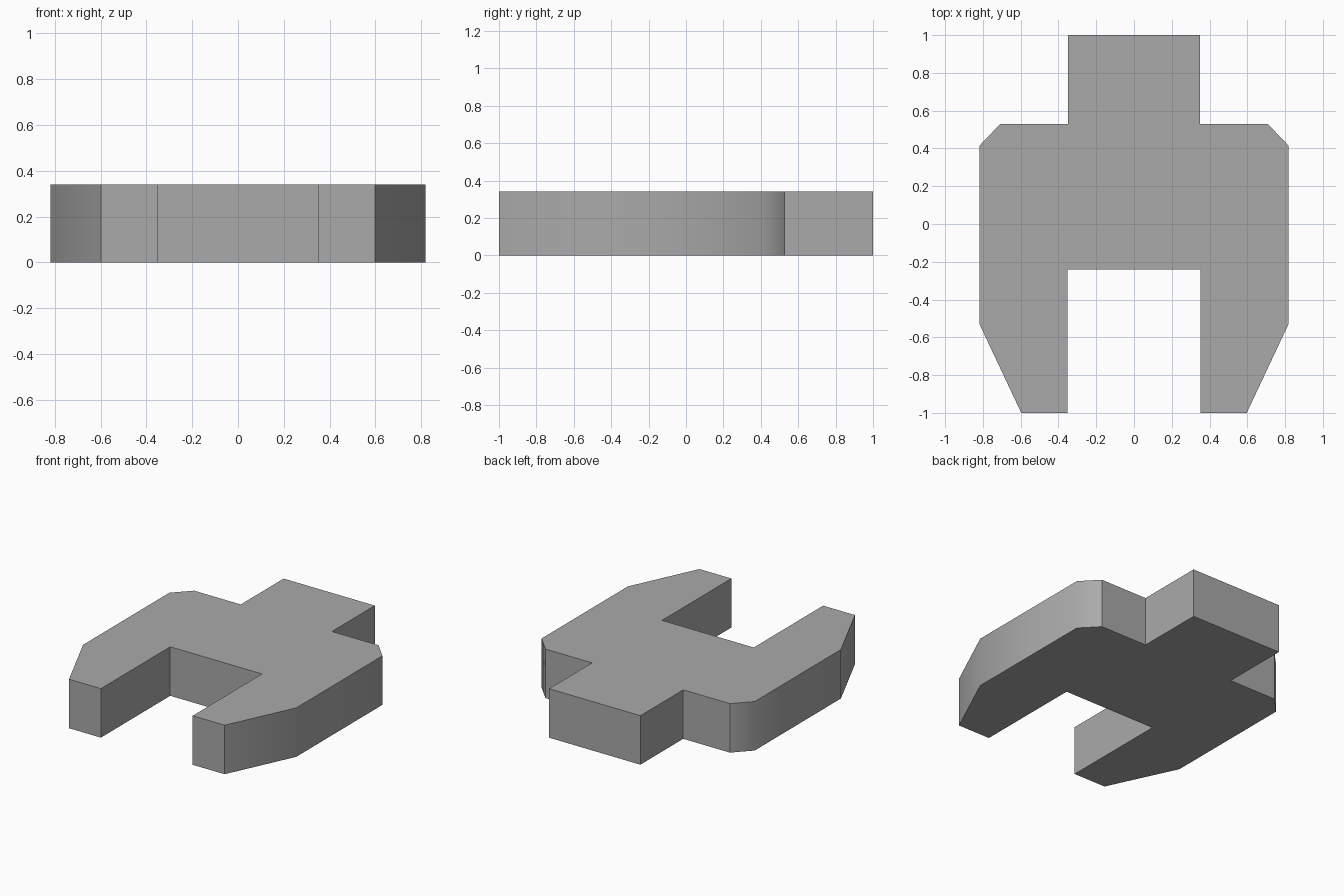
import bpy, bmesh, math

if "Cube" in bpy.data.objects:
    bpy.data.objects.remove(bpy.data.objects["Cube"])

HEIGHT = 0.34

# Right half of the outline, from the notch centre round to the tab
half = [(0.352, -0.24), (0.352, -1.0), (0.597, -1.0), (0.818, -0.53),
        (0.818, 0.415), (0.708, 0.53), (0.35, 0.53), (0.35, 1.0)]
outline = half + [(-x, y) for x, y in reversed(half)]

# Single flat grey
grey = bpy.data.materials.new("mid grey")
grey.diffuse_color = (0.4, 0.4, 0.4, 1)
grey.use_nodes = True
grey.node_tree.nodes["Principled BSDF"].inputs["Base Color"].default_value = grey.diffuse_color

# Extrude the outline into a plate
bm = bmesh.new()
base = bm.faces.new([bm.verts.new((x, y, 0)) for x, y in outline])
top = bmesh.ops.extrude_face_region(bm, geom=[base], use_keep_orig=True)
bmesh.ops.translate(bm, vec=(0, 0, HEIGHT),
                    verts=[v for v in top["geom"] if isinstance(v, bmesh.types.BMVert)])
bmesh.ops.recalc_face_normals(bm, faces=bm.faces)
mesh = bpy.data.meshes.new("forked_plate")
bm.to_mesh(mesh)
bm.free()
mesh.materials.append(grey)

plate = bpy.data.objects.new("forked_plate", mesh)
bpy.context.collection.objects.link(plate)

# Smooth the shallow outer corners, keep the rest sharp
bpy.context.view_layer.objects.active = plate
plate.select_set(True)
bpy.ops.object.shade_smooth_by_angle(angle=math.radians(45))
